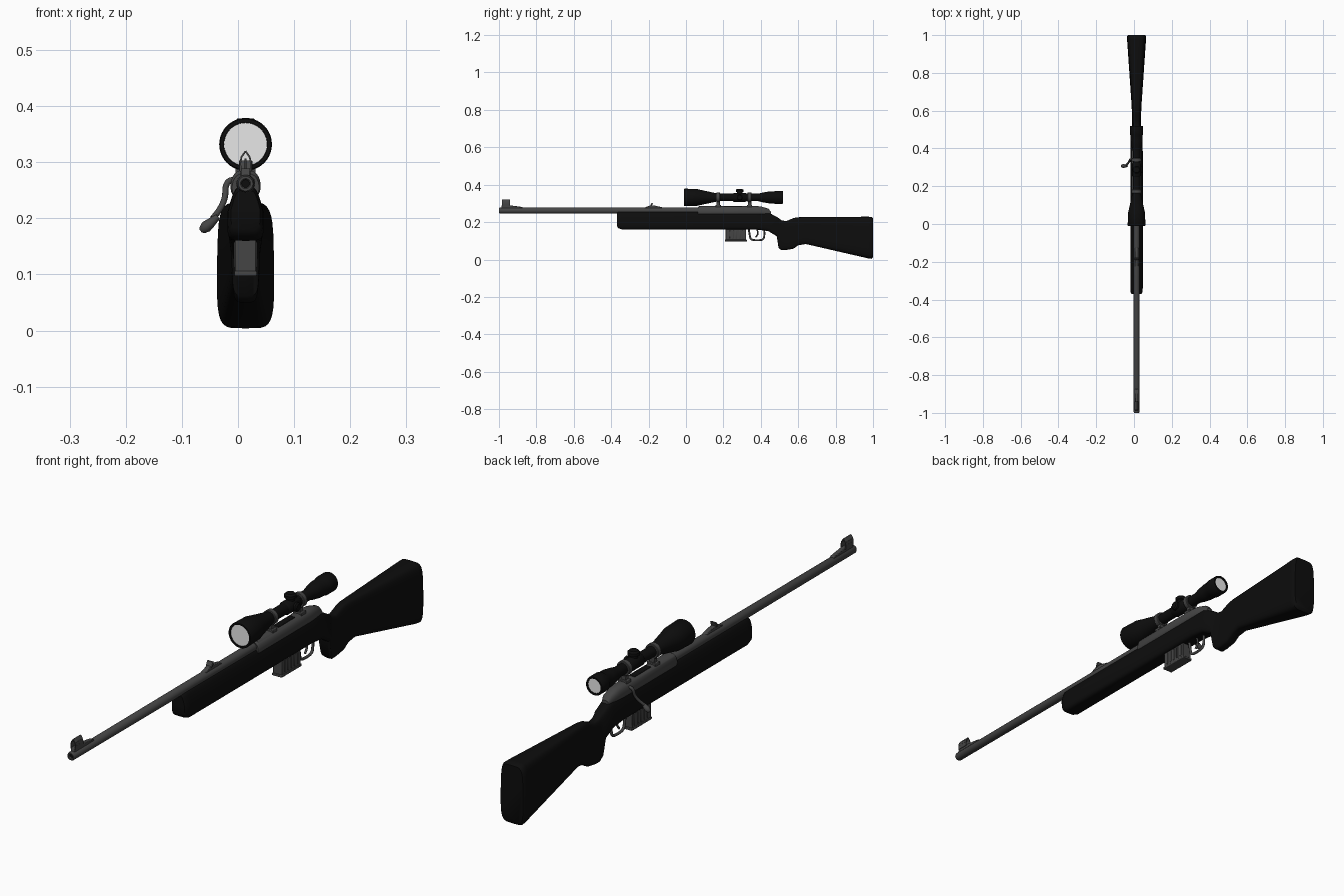
import bpy
import math
from mathutils import Vector

if "Cube" in bpy.data.objects:
    bpy.data.objects.remove(bpy.data.objects["Cube"])

CX = 0.0135      # the rifle's centre line
BORE = 0.262     # barrel axis height
SIGHT = 0.332    # scope axis height


def material(name, rgb):
    m = bpy.data.materials.new(name)
    m.use_nodes = True
    m.diffuse_color = (*rgb, 1)
    m.node_tree.nodes["Principled BSDF"].inputs["Base Color"].default_value = (*rgb, 1)
    return m


BLACK = material("matte black", (0.004, 0.004, 0.004))
STEEL = material("gunmetal grey", (0.06, 0.06, 0.06))
GLASS = material("pale lens", (0.8, 0.8, 0.8))


def smooth(ob, angle=35):
    bpy.ops.object.select_all(action='DESELECT')
    ob.select_set(True)
    bpy.context.view_layer.objects.active = ob
    bpy.ops.object.shade_smooth_by_angle(angle=math.radians(angle))


def mesh(name, verts, faces, mat):
    me = bpy.data.meshes.new(name)
    me.from_pydata(verts, [], faces)
    me.materials.append(mat)
    ob = bpy.data.objects.new(name, me)
    bpy.context.collection.objects.link(ob)
    return ob


def loft(name, rings, mat, angle=35):
    """Skin a row of closed rings and cap both ends."""
    n = len(rings[0])
    verts = [p for ring in rings for p in ring]
    faces = [(r * n + i, r * n + (i + 1) % n, (r + 1) * n + (i + 1) % n, (r + 1) * n + i)
             for r in range(len(rings) - 1) for i in range(n)]
    faces += [tuple(range(n))[::-1], tuple(range(len(verts) - n, len(verts)))]
    ob = mesh(name, verts, faces, mat)
    smooth(ob, angle)
    return ob


def squircle(y, low, high, half, power=0.45, top=1.0, n=32):
    """Rounded rectangle across the rifle, narrowed towards the top."""
    ring = []
    for i in range(n):
        a = math.tau * i / n
        c, s = math.cos(a), math.sin(a)
        u = math.copysign(abs(c) ** power, c)
        v = math.copysign(abs(s) ** power, s)
        width = half * (1 + (top - 1) * max(v, 0))
        ring.append((CX + width * u, y, (low + high) / 2 + v * (high - low) / 2))
    return ring


def lathe(name, profile, centre, mat, axis='Y', n=32):
    """Turn (distance, radius) pairs round an axis through centre."""
    rings = []
    for d, r in profile:
        ring = []
        for i in range(n):
            a, b = r * math.cos(math.tau * i / n), r * math.sin(math.tau * i / n)
            p = {'X': (d, a, b), 'Y': (b, d, a), 'Z': (a, b, d)}[axis]
            ring.append(Vector(centre) + Vector(p))
        rings.append(ring)
    return loft(name, rings, mat)


def plate(name, outline, half, mat, bevel=0.002):
    """Extrude a side outline of (y, z) points across the centre line."""
    n = len(outline)
    verts = [(CX + s * half, y, z) for s in (-1, 1) for y, z in outline]
    faces = [tuple(range(n)), tuple(range(n, 2 * n))[::-1]]
    faces += [(i, i + n, (i + 1) % n + n, (i + 1) % n) for i in range(n)]
    ob = mesh(name, verts, faces, mat)
    mod = ob.modifiers.new("soft edges", 'BEVEL')
    mod.width = bevel
    mod.segments = 2
    smooth(ob)
    return ob


def box(name, y0, y1, z0, z1, half, mat, bevel=0.002):
    return plate(name, [(y0, z0), (y1, z0), (y1, z1), (y0, z1)], half, mat, bevel)


def rod(name, points, radius, mat):
    """Round rod along a smooth path."""
    cu = bpy.data.curves.new(name, 'CURVE')
    cu.dimensions = '3D'
    cu.bevel_depth = radius
    cu.use_fill_caps = True
    sp = cu.splines.new('NURBS')
    sp.points.add(len(points) - 1)
    for q, p in zip(sp.points, points):
        q.co = (*p, 1)
    sp.use_endpoint_u = True
    sp.order_u = 3
    cu.materials.append(mat)
    ob = bpy.data.objects.new(name, cu)
    bpy.context.collection.objects.link(ob)
    return ob


# Stock: fore-end, wrist, pistol grip and butt in one skin
stations = [  # y, bottom, top, half width, top narrowing
    (-0.37, 0.18, 0.25, 0.026, 0.65), (-0.362, 0.168, 0.256, 0.031, 0.6),
    (-0.34, 0.16, 0.257, 0.033, 0.6), (0.05, 0.16, 0.257, 0.033, 0.6),
    (0.38, 0.16, 0.257, 0.033, 0.6), (0.44, 0.152, 0.252, 0.031, 0.7),
    (0.485, 0.125, 0.228, 0.027, 0.8), (0.495, 0.062, 0.222, 0.024, 0.8),
    (0.51, 0.05, 0.21, 0.023, 0.8), (0.535, 0.051, 0.205, 0.023, 0.8),
    (0.575, 0.058, 0.222, 0.024, 0.8), (0.6, 0.076, 0.226, 0.025, 0.8),
    (0.64, 0.083, 0.227, 0.027, 0.8), (0.975, 0.006, 0.229, 0.05, 0.95),
    (0.992, 0.004, 0.228, 0.051, 0.95), (1.0, 0.012, 0.222, 0.046, 0.95)]
loft("stock", [squircle(y, lo, hi, w, 0.4, t) for y, lo, hi, w, t in stations], BLACK, 45)

# Barrel with an open bore
lathe("barrel", [(-0.9, 0.007), (-0.998, 0.007), (-1.0, 0.009), (-1.0, 0.013),
                 (-0.995, 0.0155), (0.1, 0.017)], (CX, 0, BORE), STEEL)
lathe("bore_plug", [(-0.992, 0.0072), (-0.99, 0.0072)], (CX, 0, BORE), BLACK)

# Receiver, tapering into the bolt shroud
loft("receiver", [squircle(y, 0.235, top, w, 0.7, 0.85) for y, top, w in (
    (0.065, 0.28, 0.024), (0.072, 0.286, 0.027), (0.37, 0.286, 0.027),
    (0.4, 0.284, 0.025), (0.44, 0.272, 0.02), (0.455, 0.255, 0.014))], STEEL)
box("ejection_port", 0.2, 0.3, 0.27, 0.287, 0.012, BLACK)

# Bolt handle, hanging on the right
rod("bolt_handle", [(CX - 0.02, 0.345, 0.268), (CX - 0.036, 0.343, 0.27),
                    (CX - 0.036, 0.33, 0.225), (-0.045, 0.31, 0.2)], 0.0055, STEEL)
knob = lathe("bolt_knob", [(-0.02, 0.003), (-0.017, 0.007), (-0.008, 0.0105), (0.002, 0.009),
                           (0.02, 0.005)], (0, 0, 0), STEEL, 'Z', 20)
knob.location = (-0.051, 0.307, 0.19)
knob.rotation_euler = (0, math.radians(50), 0)

# Front sight: ramp, blade and hood ears
plate("front_sight_ramp", [(-0.99, 0.27), (-0.87, 0.27), (-0.875, 0.281),
                           (-0.935, 0.289), (-0.985, 0.289)], 0.008, STEEL)
box("front_sight_blade", -0.966, -0.956, 0.285, 0.307, 0.0015, STEEL, 0.0005)
hood = [(CX + s * 0.0095 * math.sin(a), z) for s, a, z in (
    (-1, 1.2, 0.284), (-1, 1.4, 0.299), (-1, 0.9, 0.309), (0, 0, 0.32),
    (1, 0.9, 0.309), (1, 1.4, 0.299), (1, 1.2, 0.284))]
for i, ((xa, za), (xb, zb)) in enumerate(zip(hood, hood[1:])):
    ends = [(x, y, z) for y in (-0.985, -0.94) for x, z in ((xa, za), (xb, zb))]
    wall = mesh("front_sight_hood_%d" % i, ends, [(0, 1, 3, 2)], STEEL)
    thick = wall.modifiers.new("wall", 'SOLIDIFY')
    thick.thickness = 0.003
    thick.offset = 0

# Rear sight: long ramp with an upright leaf
plate("rear_sight_ramp", [(-0.24, 0.272), (-0.12, 0.272), (-0.13, 0.28),
                          (-0.17, 0.289), (-0.19, 0.289)], 0.009, STEEL)
plate("rear_sight_leaf", [(-0.192, 0.285), (-0.183, 0.285), (-0.177, 0.303),
                          (-0.184, 0.303)], 0.012, STEEL, 0.001)

# Magazine with pressed ribs and a floor plate
box("magazine", 0.212, 0.322, 0.104, 0.17, 0.0185, STEEL)
box("magazine_floor", 0.208, 0.326, 0.097, 0.106, 0.02, STEEL)
for i in range(5):
    y = 0.226 + i * 0.019
    box("magazine_rib_%d" % i, y, y + 0.009, 0.112, 0.158, 0.0205, STEEL)

# Trigger and guard
rod("trigger_guard", [(CX, 0.335, 0.165), (CX, 0.34, 0.135), (CX, 0.345, 0.106),
                      (CX, 0.38, 0.102), (CX, 0.415, 0.106), (CX, 0.42, 0.135),
                      (CX, 0.418, 0.16)], 0.005, STEEL)
rod("trigger", [(CX, 0.378, 0.165), (CX, 0.386, 0.145), (CX, 0.382, 0.13),
                (CX, 0.372, 0.12)], 0.004, STEEL)

# Scope body: objective bell, tube and eyepiece, with recessed ends
lathe("scope_body", [
    (0.002, 0.039), (-0.01, 0.039), (-0.01, 0.045), (-0.006, 0.047), (0.06, 0.045),
    (0.08, 0.04), (0.16, 0.023), (0.18, 0.02), (0.385, 0.02), (0.41, 0.026),
    (0.44, 0.031), (0.47, 0.032), (0.475, 0.035), (0.514, 0.035), (0.519, 0.033),
    (0.519, 0.027), (0.51, 0.027)], (CX, 0, SIGHT), BLACK, n=40)
for name, y, r in (("objective_lens", -0.004, 0.0385), ("eyepiece_lens", 0.513, 0.0268)):
    lathe(name, [(y - 0.002, r), (y + 0.002, r)], (CX, 0, SIGHT), GLASS, n=40)

# Adjustment turrets on the saddle
lathe("scope_saddle", [(0.25, 0.02), (0.256, 0.024), (0.318, 0.024), (0.324, 0.02)],
      (CX, 0, SIGHT), BLACK)
turret = [(0.015, 0.015), (0.028, 0.015), (0.03, 0.021), (0.04, 0.021), (0.044, 0.016),
          (0.046, 0.015)]
lathe("top_turret", turret, (CX, 0.287, SIGHT), BLACK, 'Z')
lathe("side_turret", [(d * 0.75, r * 0.8) for d, r in turret], (CX, 0.287, SIGHT), BLACK, 'X')

# Scope mounts: ring, post and clamp foot
for tag, y in (("front", 0.172), ("rear", 0.34)):
    lathe("%s_mount_ring" % tag, [(-0.01, 0.025), (-0.008, 0.027), (0.008, 0.027),
                                  (0.01, 0.025)], (CX, y, SIGHT), STEEL)
    box("%s_mount_post" % tag, y - 0.009, y + 0.009, 0.28, 0.312, 0.01, STEEL)
    box("%s_mount_foot" % tag, y - 0.014, y + 0.014, 0.278, 0.292, 0.018, STEEL)
